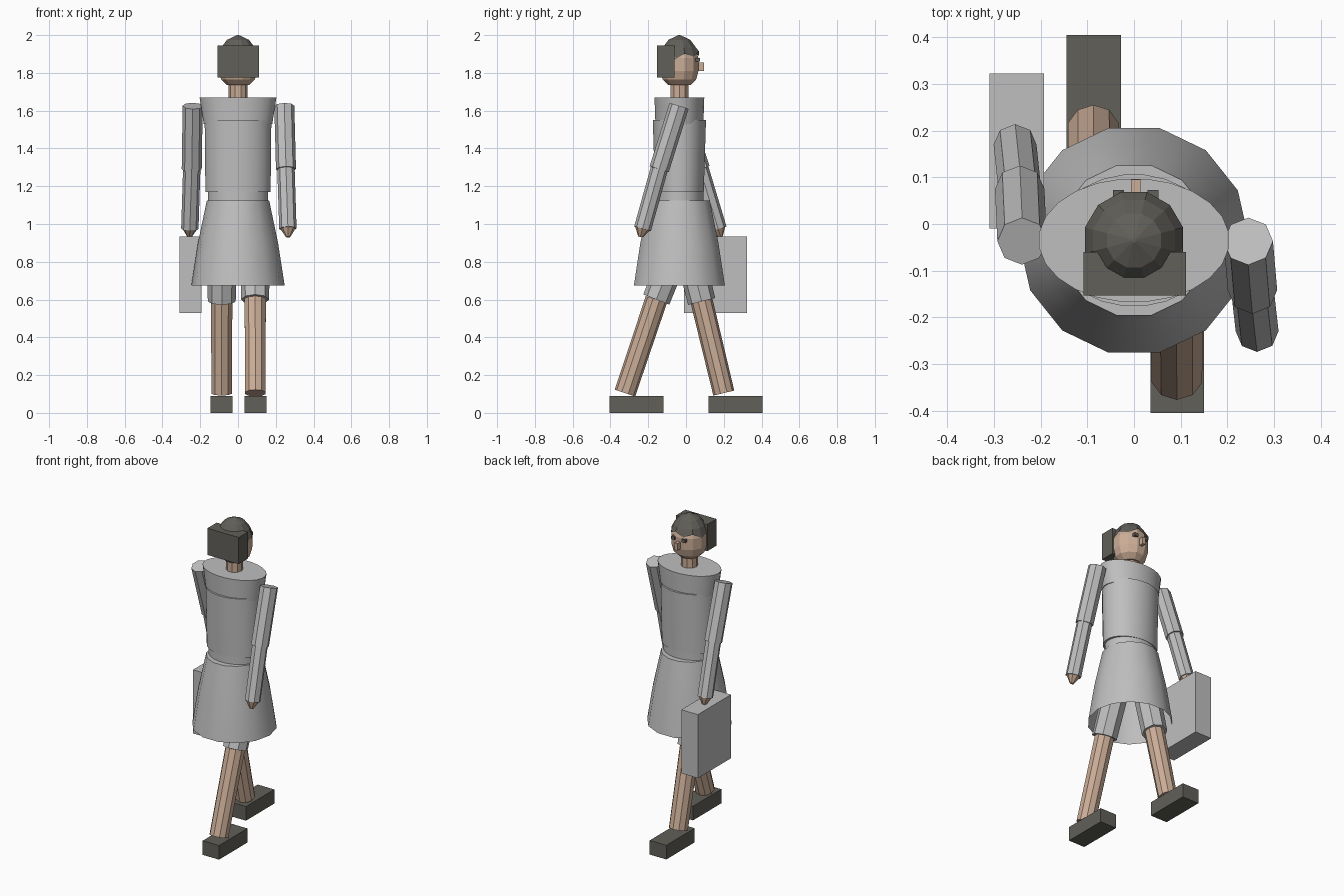
import bpy, bmesh, math
from mathutils import Vector

if "Cube" in bpy.data.objects:
    bpy.data.objects.remove(bpy.data.objects["Cube"])


def material(name, r, g, b):
    m = bpy.data.materials.new(name)
    m.use_nodes = True
    m.diffuse_color = (r, g, b, 1)
    m.node_tree.nodes["Principled BSDF"].inputs["Base Color"].default_value = (r, g, b, 1)
    return m


GREY = material("grey cloth", 0.52, 0.52, 0.52)
DARK = material("dark brown grey", 0.12, 0.115, 0.10)
SKIN = material("skin", 0.60, 0.42, 0.31)
CY = -0.035  # depth of the body axis


def finish(bm, name, mat, smooth=None):
    bmesh.ops.recalc_face_normals(bm, faces=bm.faces[:])
    me = bpy.data.meshes.new(name)
    bm.to_mesh(me)
    bm.free()
    me.materials.append(mat)
    ob = bpy.data.objects.new(name, me)
    bpy.context.collection.objects.link(ob)
    if smooth:
        bpy.ops.object.select_all(action='DESELECT')
        ob.select_set(True)
        bpy.context.view_layer.objects.active = ob
        bpy.ops.object.shade_smooth_by_angle(angle=math.radians(smooth))
    return ob


def box(name, mat, x, y, z):
    """Block from (low, high) ranges on each axis."""
    bm = bmesh.new()
    bmesh.ops.create_cube(bm, size=1)
    for v in bm.verts:
        v.co = [(a + b) / 2 + c * (b - a) for (a, b), c in zip((x, y, z), v.co)]
    return finish(bm, name, mat)


def loft(name, mat, rings, sides, smooth=None, bottom=True, hem=None):
    """Stack of ellipses (z, rx, ry); hem shifts the height of the first ring."""
    bm = bmesh.new()
    loops = []
    for k, (z, rx, ry) in enumerate(rings):
        loop = []
        for i in range(sides):
            a = math.pi / 2 + 2 * math.pi * (i + 0.5) / sides
            dz = hem(i, a) if hem and k == 0 else 0
            loop.append(bm.verts.new((rx * math.cos(a), CY + ry * math.sin(a), z + dz)))
        loops.append(loop)
    for low, high in zip(loops, loops[1:]):
        for i in range(sides):
            j = (i + 1) % sides
            bm.faces.new((low[i], low[j], high[j], high[i]))
    bm.faces.new(loops[-1])
    if bottom:
        bm.faces.new(loops[0])
    return finish(bm, name, mat, smooth)


def limb(name, mat, a, b, r1, r2, sides=8):
    """Faceted rod from point a to point b."""
    a, b = Vector(a), Vector(b)
    d = b - a
    bm = bmesh.new()
    bmesh.ops.create_cone(bm, cap_ends=True, segments=sides, radius1=r1, radius2=r2, depth=d.length)
    # lean the rod without twisting its facets
    rot = Vector((0, 0, -1)).rotation_difference(d).to_matrix()
    for v in bm.verts:
        v.co = rot @ Vector((v.co.x, v.co.y, -v.co.z)) + (a + b) / 2
    return finish(bm, name, mat)


# Torso and skirt
loft("shoulder_yoke", GREY, [(1.53, 0.183, 0.128), (1.67, 0.205, 0.133)], 24, 40)
loft("bodice", GREY, [(1.17, 0.174, 0.13), (1.55, 0.178, 0.142)], 24, 40)
loft("waistband", GREY, [(1.10, 0.16, 0.128), (1.18, 0.16, 0.128)], 24, 40)
loft("skirt", GREY, [(0.675, 0.247, 0.247), (0.9, 0.212, 0.212), (1.125, 0.165, 0.165)],
     14, 40, bottom=False)

# Neck, head and hair
loft("neck", SKIN, [(1.64, 0.05, 0.05), (1.76, 0.05, 0.05)], 10)
loft("head", SKIN, [(1.735, 0.06, 0.06), (1.765, 0.092, 0.092), (1.81, 0.106, 0.104),
                    (1.88, 0.106, 0.104), (1.94, 0.085, 0.083), (1.97, 0.05, 0.05)], 12)
loft("hair_cap", DARK, [(1.885, 0.109, 0.107), (1.935, 0.091, 0.09), (1.975, 0.06, 0.06),
                        (2.0, 0.005, 0.005)], 12, bottom=False,
     hem=lambda i, a: 0.018 * math.sin(a) + (0.012 if i % 2 else -0.012))
box("hair_bun", DARK, (-0.108, 0.112), (-0.153, -0.06), (1.775, 1.945))
box("nose", SKIN, (-0.006, 0.014), (0.05, 0.095), (1.81, 1.855))
for side, x in (("right", -0.033), ("left", 0.041)):
    box(side + "_eye", DARK, (x - 0.012, x + 0.012), (0.04, 0.073), (1.86, 1.88))

# Arms: shoulder, elbow, wrist
arms = {"left": ((0.245, -0.037, 1.625), (0.254, -0.142, 1.29), (0.264, -0.23, 0.975)),
        "right": ((-0.24, -0.037, 1.625), (-0.245, 0.075, 1.29), (-0.255, 0.17, 0.975))}
for side, (shoulder, elbow, wrist) in arms.items():
    limb(side + "_upper_arm", GREY, shoulder, elbow, 0.053, 0.053)
    limb(side + "_forearm", GREY, elbow, wrist, 0.046, 0.046)
    reach = Vector(wrist) - Vector(elbow)
    tip = Vector(wrist) + reach.normalized() * 0.045
    limb(side + "_hand", SKIN, wrist, tip, 0.04, 0.012)

# Legs: hip, knee, ankle
legs = {"left": ((0.09, 0.0, 1.0), (0.091, -0.157, 0.6), (0.092, -0.323, 0.105)),
        "right": ((-0.086, -0.02, 1.0), (-0.086, 0.083, 0.59), (-0.087, 0.2, 0.105))}
for side, (hip, knee, ankle) in legs.items():
    limb(side + "_thigh", GREY, hip, knee, 0.078, 0.074)
    limb(side + "_shin", SKIN, knee, ankle, 0.059, 0.057, 10)

# Shoes and case
box("left_shoe", DARK, (0.035, 0.15), (-0.405, -0.12), (0, 0.09))
box("right_shoe", DARK, (-0.145, -0.028), (0.12, 0.405), (0, 0.09))
box("case", GREY, (-0.31, -0.193), (-0.01, 0.323), (0.53, 0.935))
